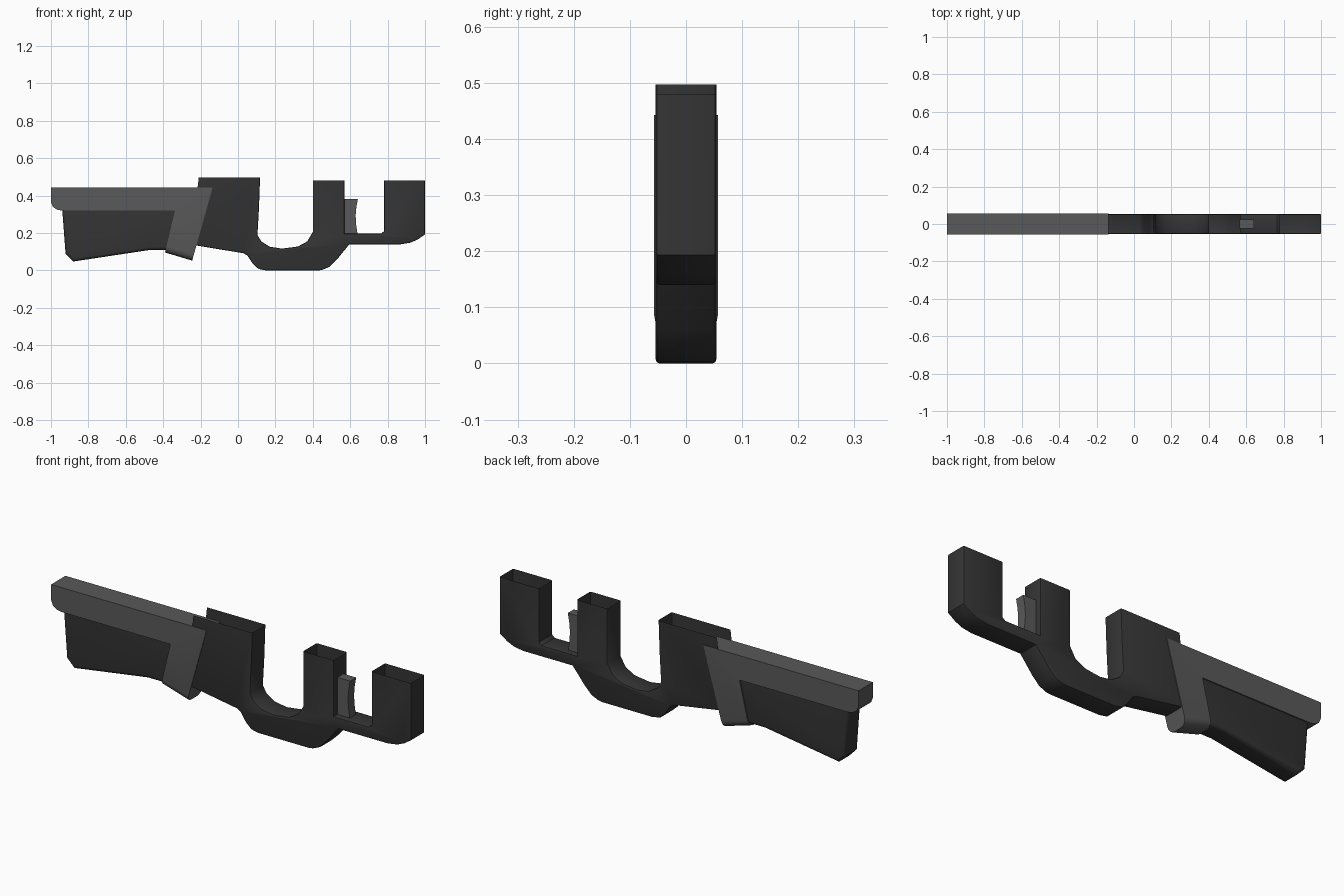
import bpy
import bmesh

if "Cube" in bpy.data.objects:
    bpy.data.objects.remove(bpy.data.objects["Cube"])


def material(name, v):
    m = bpy.data.materials.new(name)
    m.diffuse_color = (v, v, v, 1)
    m.use_nodes = True
    m.node_tree.nodes["Principled BSDF"].inputs["Base Color"].default_value = m.diffuse_color
    return m


DARK = material("dark_polymer", 0.035)
GREY = material("grey_polymer", 0.1)


def slab(name, pts, half, mat, open_sides=(), bevel_sides=(), width=0.01, segs=2):
    """Extrude an x/z profile across y; side i runs from point i to i + 1."""
    bm = bmesh.new()
    n = len(pts)
    a = [bm.verts.new((x, -half, z)) for x, z in pts]
    b = [bm.verts.new((x, half, z)) for x, z in pts]
    bm.faces.new(a)
    bm.faces.new(b)
    sides = [bm.faces.new((a[i], a[(i + 1) % n], b[(i + 1) % n], b[i])) for i in range(n)]
    bmesh.ops.recalc_face_normals(bm, faces=bm.faces[:])
    edges = [bm.edges.get((r[i], r[(i + 1) % n])) for i in bevel_sides for r in (a, b)]
    if open_sides:
        bmesh.ops.delete(bm, geom=[sides[i] for i in open_sides], context='FACES_ONLY')
    if edges:
        bmesh.ops.bevel(bm, geom=edges, offset=width, segments=segs, profile=0.5,
                        affect='EDGES', clamp_overlap=True)
    me = bpy.data.meshes.new(name)
    bm.to_mesh(me)
    bm.free()
    me.materials.append(mat)
    ob = bpy.data.objects.new(name, me)
    bpy.context.collection.objects.link(ob)
    bpy.ops.object.select_all(action='DESELECT')
    ob.select_set(True)
    bpy.context.view_layer.objects.active = ob
    bpy.ops.object.shade_smooth_by_angle(angle=0.6)
    return ob


# main frame: open-topped blocks joined by a dipped bridge
frame = [(-0.21, 0.497), (0.118, 0.497), (0.112, 0.33), (0.104, 0.19), (0.125, 0.155),
         (0.17, 0.127), (0.235, 0.117), (0.32, 0.128), (0.37, 0.155), (0.40, 0.205),
         (0.40, 0.48), (0.57, 0.48), (0.57, 0.197), (0.765, 0.197), (0.78, 0.21),
         (0.78, 0.48), (1.0, 0.48), (1.0, 0.193), (0.96, 0.165), (0.92, 0.148),
         (0.87, 0.14), (0.595, 0.14), (0.53, 0.06), (0.49, 0.02), (0.45, 0.003),
         (0.43, 0.0), (0.15, 0.0), (0.11, 0.008), (0.08, 0.035), (0.05, 0.08),
         (0.03, 0.092), (-0.25, 0.138)]
openings = (0, 10, 15, len(frame) - 1)
slab("main_frame", frame, 0.054, DARK, open_sides=openings,
     bevel_sides=[i for i in range(len(frame)) if i not in openings], width=0.007)

# rear dark filler
filler = [(-0.94, 0.33), (-0.922, 0.09), (-0.88, 0.048), (-0.47, 0.11), (-0.33, 0.11),
          (-0.28, 0.33)]
slab("rear_filler", filler, 0.051, DARK, bevel_sides=(0, 1, 2, 3), width=0.016, segs=3)

# grey top rail with slanted arm, rounded at the arm's lower end
rail = [(-1.0, 0.443), (-0.136, 0.443), (-0.245, 0.053), (-0.39, 0.096), (-0.337, 0.32),
        (-0.94, 0.32), (-0.968, 0.325), (-0.99, 0.34), (-1.0, 0.365)]
slab("top_rail_and_arm", rail, 0.057, GREY, bevel_sides=(2,), width=0.035, segs=4)

# small curved tab between the right-hand blocks
tab = [(0.565, 0.383), (0.641, 0.383), (0.633, 0.34), (0.629, 0.295), (0.631, 0.25),
       (0.639, 0.195), (0.565, 0.195)]
slab("curved_tab", tab, 0.024, GREY)
